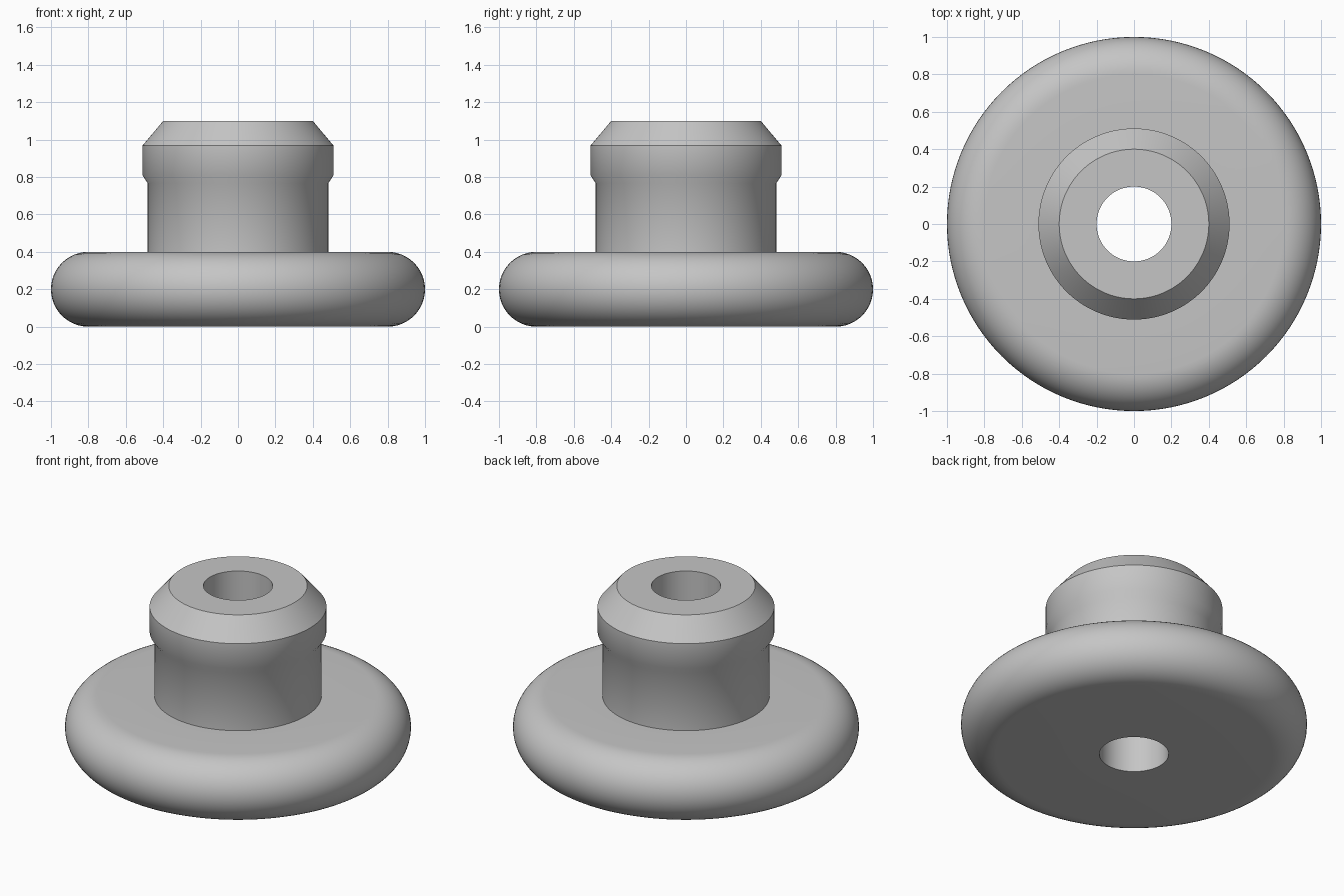
import bpy, bmesh
from math import sin, cos, pi, radians

cube = bpy.data.objects.get("Cube")
if cube:
    bpy.data.objects.remove(cube, do_unlink=True)

SEGMENTS = 128
BORE = 0.2
FLANGE_HEIGHT = 0.4
ROUND = FLANGE_HEIGHT / 2
ROUND_STEPS = 24

# Plain grey for the whole part
grey = bpy.data.materials.new("plain grey")
grey.use_nodes = True
colour = (0.56, 0.56, 0.56, 1)
grey.diffuse_color = colour
grey.node_tree.nodes["Principled BSDF"].inputs["Base Color"].default_value = colour


def lathe(name, profile, material):
    """Turn a closed (radius, height) profile around z."""
    bm = bmesh.new()
    rings = [[bm.verts.new((r * cos(2 * pi * i / SEGMENTS), r * sin(2 * pi * i / SEGMENTS), z))
              for i in range(SEGMENTS)] for r, z in profile]
    for k, low in enumerate(rings):
        high = rings[(k + 1) % len(rings)]
        for i in range(SEGMENTS):
            j = (i + 1) % SEGMENTS
            bm.faces.new((low[i], low[j], high[j], high[i]))
    bmesh.ops.recalc_face_normals(bm, faces=bm.faces)
    mesh = bpy.data.meshes.new(name)
    bm.to_mesh(mesh)
    bm.free()
    mesh.materials.append(material)
    obj = bpy.data.objects.new(name, mesh)
    bpy.context.collection.objects.link(obj)
    bpy.ops.object.select_all(action='DESELECT')
    obj.select_set(True)
    bpy.context.view_layer.objects.active = obj
    bpy.ops.object.shade_smooth_by_angle(angle=radians(35))
    return obj


# Round-edged flange
flange_edge = []
for n in range(ROUND_STEPS + 1):
    a = -pi / 2 + pi * n / ROUND_STEPS
    flange_edge.append((1 - ROUND + ROUND * cos(a), ROUND + ROUND * sin(a)))

# Neck, retaining lip and chamfered tip
stem = [(0.483, FLANGE_HEIGHT), (0.483, 0.767), (0.511, 0.81), (0.511, 0.968), (0.4, 1.1)]

# The bore closes the profile
profile = [(BORE, 0)] + flange_edge + stem + [(BORE, 1.1)]
lathe("flanged_bushing", profile, grey)
